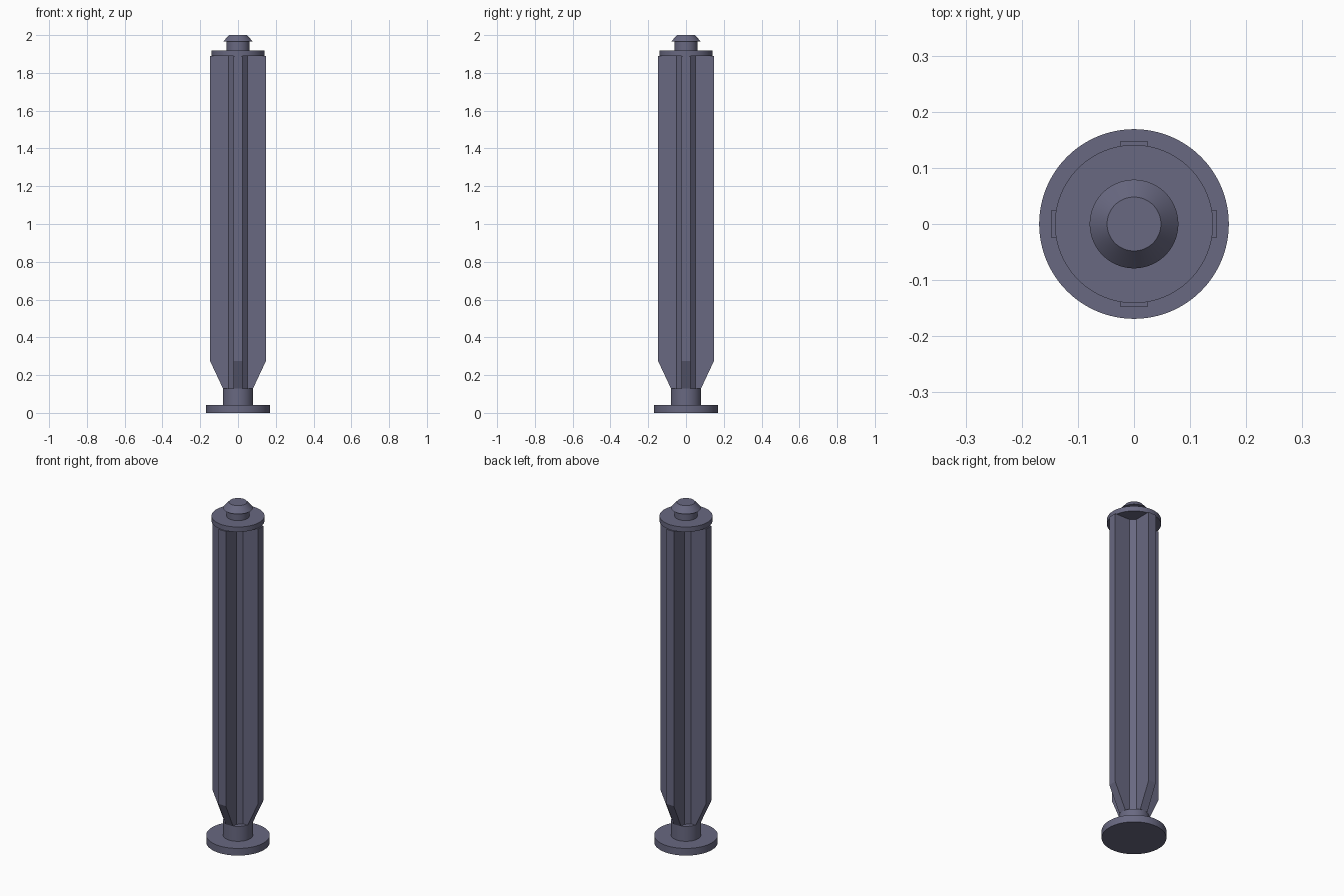
import bpy, bmesh, math

if "Cube" in bpy.data.objects:
    bpy.data.objects.remove(bpy.data.objects["Cube"])

# Single grey-violet plastic
plastic = bpy.data.materials.new("grey_violet_plastic")
plastic.diffuse_color = (0.14, 0.14, 0.22, 1)
plastic.use_nodes = True
plastic.node_tree.nodes["Principled BSDF"].inputs["Base Color"].default_value = plastic.diffuse_color


def finish(bm, name, smooth):
    bmesh.ops.recalc_face_normals(bm, faces=bm.faces)
    mesh = bpy.data.meshes.new(name)
    bm.to_mesh(mesh)
    bm.free()
    mesh.materials.append(plastic)
    obj = bpy.data.objects.new(name, mesh)
    bpy.context.collection.objects.link(obj)
    if smooth:
        bpy.ops.object.select_all(action='DESELECT')
        obj.select_set(True)
        bpy.context.view_layer.objects.active = obj
        bpy.ops.object.shade_smooth_by_angle(angle=math.radians(30))
    return obj


def loft(name, rings, smooth=False):
    """Closed solid through a stack of matching rings of 3D points."""
    bm = bmesh.new()
    loops = [[bm.verts.new(p) for p in ring] for ring in rings]
    n = len(loops[0])
    for lo, hi in zip(loops, loops[1:]):
        for i in range(n):
            j = (i + 1) % n
            bm.faces.new((lo[i], lo[j], hi[j], hi[i]))
    bm.faces.new(loops[0][::-1])
    bm.faces.new(loops[-1])
    return finish(bm, name, smooth)


def turned(name, profile, sides=96):
    """Round part from (radius, height) pairs."""
    angles = [2 * math.pi * i / sides for i in range(sides)]
    return loft(name, [[(r * math.cos(a), r * math.sin(a), z) for a in angles]
                       for r, z in profile], smooth=True)


def cross_ring(tip, z, half=0.024, core=0.05):
    """Four-ribbed section with chamfered inner corners."""
    quarter = [(core, -half), (tip, -half), (tip, half), (core, half)]
    ring = []
    for c, s in ((1, 0), (0, 1), (-1, 0), (0, -1)):
        ring += [(x * c - y * s, x * s + y * c, z) for x, y in quarter]
    return ring


# Foot disc and neck
turned("foot", [(0.169, 0), (0.169, 0.042), (0.08, 0.042), (0.08, 0.13)])

# Ribbed shaft, tapering towards the neck
loft("ribbed_shaft", [cross_ring(0.08, 0.13), cross_ring(0.148, 0.275),
                      cross_ring(0.148, 1.889)])

# Top collar, pin and barbed tip
turned("collar_and_barb", [(0.141, 1.889), (0.141, 1.918), (0.061, 1.918),
                           (0.061, 1.965), (0.079, 1.965), (0.048, 2.0)])
